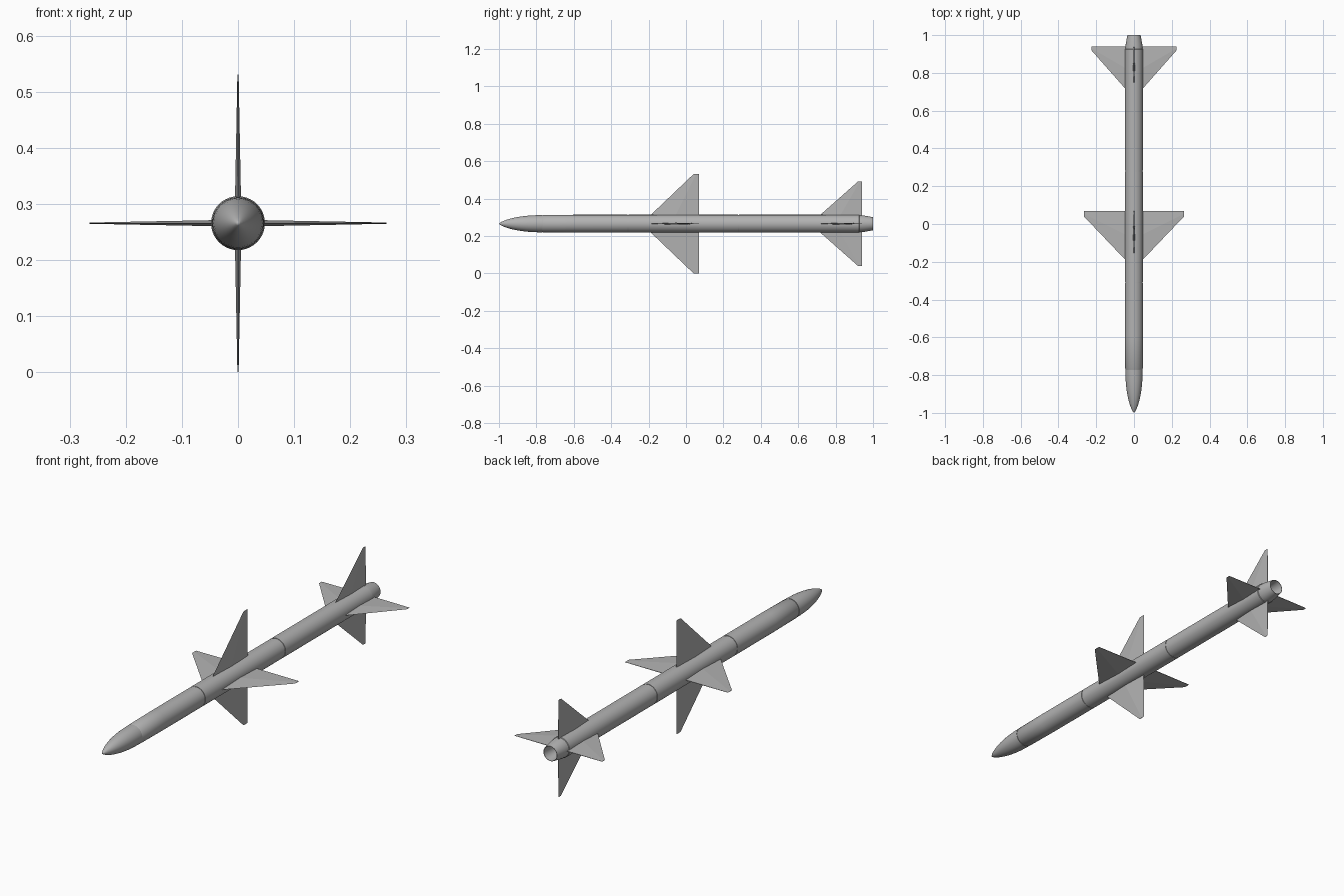
import bpy, bmesh, math
from mathutils import Matrix, Vector

cube = bpy.data.objects.get("Cube")
if cube:
    bpy.data.objects.remove(cube, do_unlink=True)

AXIS_Z = 0.266
R = 0.048

grey = bpy.data.materials.new("light grey paint")
grey.use_nodes = True
COLOUR = (0.45, 0.45, 0.45, 1)
grey.diffuse_color = COLOUR
grey.node_tree.nodes["Principled BSDF"].inputs["Base Color"].default_value = COLOUR


def finish(name, bm, smooth):
    bmesh.ops.remove_doubles(bm, verts=bm.verts, dist=1e-5)
    bmesh.ops.recalc_face_normals(bm, faces=bm.faces)
    mesh = bpy.data.meshes.new(name)
    bm.to_mesh(mesh)
    bm.free()
    mesh.materials.append(grey)
    ob = bpy.data.objects.new(name, mesh)
    bpy.context.collection.objects.link(ob)
    if smooth:
        bpy.ops.object.select_all(action='DESELECT')
        ob.select_set(True)
        bpy.context.view_layer.objects.active = ob
        bpy.ops.object.shade_smooth_by_angle(angle=math.radians(35))
    return ob


def lathe(name, profile, sides=40):
    """Spin (y, radius) points round the long axis."""
    bm = bmesh.new()
    verts = [bm.verts.new((r, y, AXIS_Z)) for y, r in profile]
    edges = [bm.edges.new(pair) for pair in zip(verts, verts[1:])]
    bmesh.ops.spin(bm, geom=verts + edges, cent=(0, 0, AXIS_Z), axis=(0, 1, 0),
                   angle=math.tau, steps=sides)
    return finish(name, bm, True)


def groove(y):
    """Shallow panel joint in the body profile."""
    d = 0.0025
    return [(y - d, R), (y - d, R - 0.002), (y + d, R - 0.002), (y + d, R)]


def fin(name, angle, root, tip, span, thick):
    """Thin tapered wedge fin: root and tip are (leading y, thickest y, trailing y)."""
    bm = bmesh.new()
    rings = []
    for (lead, mid, trail), x, t in ((root, R - 0.012, thick), (tip, span, thick * 0.2)):
        section = [(lead, 0), (mid, t), (trail, t * 0.25), (trail, -t * 0.25), (mid, -t)]
        rings.append([bm.verts.new((x, y, z)) for y, z in section])
    n = len(rings[0])
    for i in range(n):
        j = (i + 1) % n
        bm.faces.new((rings[0][i], rings[0][j], rings[1][j], rings[1][i]))
    for ring in rings:
        bm.faces.new(ring)
    bm.transform(Matrix.Translation(Vector((0, 0, AXIS_Z))) @ Matrix.Rotation(angle, 4, 'Y'))
    return finish(name, bm, False)


# Rounded nose
NOSE_END = -0.77
nose = []
for i in range(13):
    t = i / 12
    nose.append((-1 + (NOSE_END + 1) * t ** 1.6, 0.046 * math.sin(t * math.pi / 2) ** 1.15))
lathe("nose_cone", nose + [(NOSE_END, 0.044)])

# Body tube with joints, boat tail and hollow nozzle
body = [(NOSE_END, 0.044), (NOSE_END + 0.004, 0.0465), (-0.6, R)]
body += groove(-0.31) + groove(0.28)
body += [(0.925, R), (0.927, 0.0455), (0.95, 0.044), (1, 0.035),
         (1, 0.033), (0.92, 0.026), (0.92, 0)]
lathe("body_tube", body)

# Four wings and four tail fins
for k, side in enumerate(("left", "bottom", "right", "top")):
    a = k * math.pi / 2
    fin(side + "_wing", a, (-0.2, -0.06, 0.07), (0.04, 0.055, 0.07), 0.265, 0.0055)
    fin(side + "_tail_fin", a, (0.705, 0.82, 0.94), (0.92, 0.93, 0.94), 0.226, 0.005)
